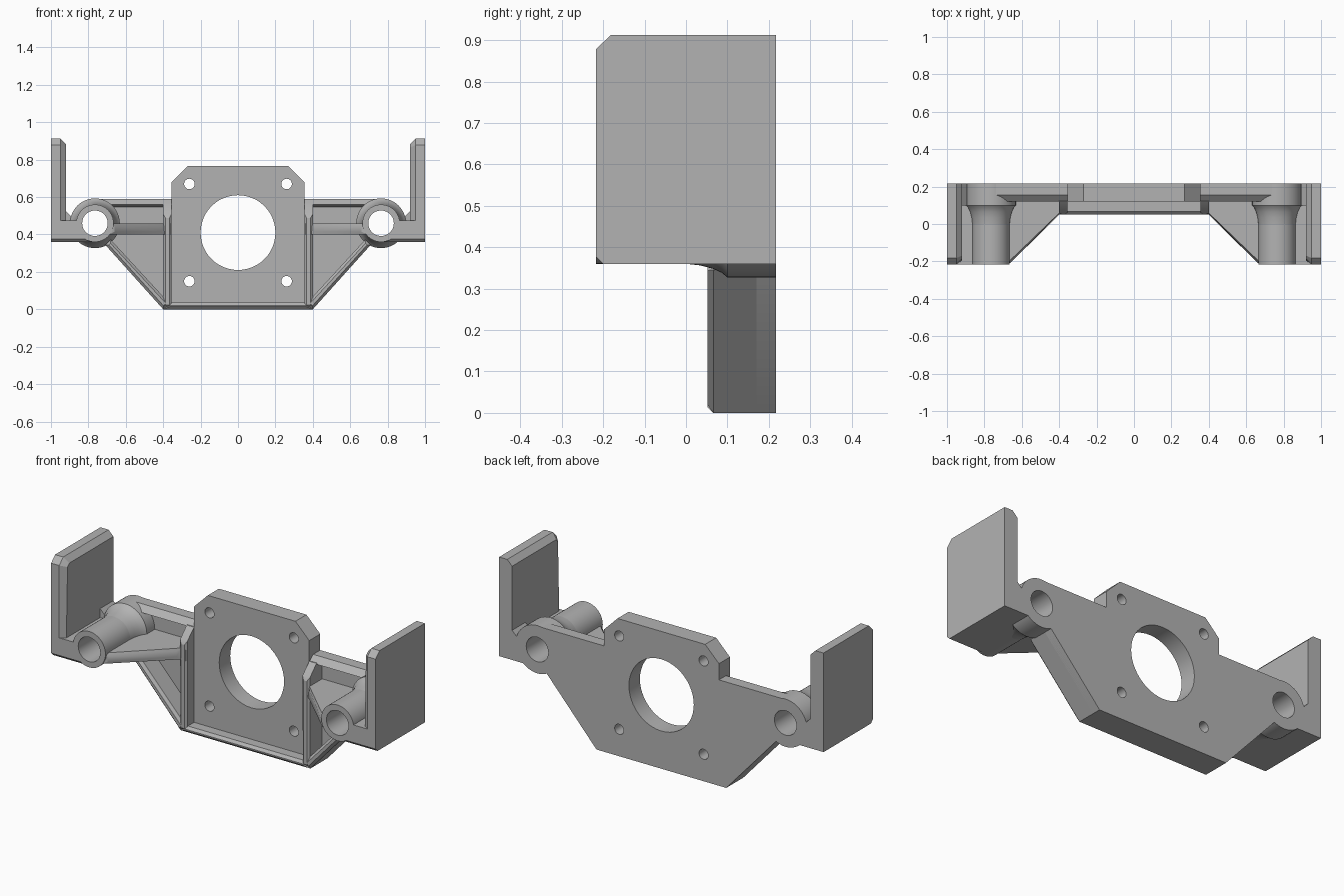
import bpy, bmesh, math
from mathutils import Matrix, Vector

if "Cube" in bpy.data.objects:
    bpy.data.objects.remove(bpy.data.objects["Cube"], do_unlink=True)

grey = bpy.data.materials.new("plain grey")
grey.use_nodes = True
grey.diffuse_color = (0.45, 0.45, 0.45, 1)
grey.node_tree.nodes["Principled BSDF"].inputs["Base Color"].default_value = grey.diffuse_color

BACK, FRONT, RIM = 0.217, -0.217, 0.052
BORE_X, BORE_Z = 0.765, 0.46
parts = []


def add_object(name, bm):
    bmesh.ops.recalc_face_normals(bm, faces=bm.faces)
    mesh = bpy.data.meshes.new(name)
    bm.to_mesh(mesh)
    bm.free()
    mesh.materials.append(grey)
    obj = bpy.data.objects.new(name, mesh)
    bpy.context.collection.objects.link(obj)
    return obj


def prism(name, outline, axis, start, end, mirror=True, bevel=0, pick=None):
    """Extrude a 2D outline along an axis; chamfer edges whose ends both satisfy pick."""
    place = {"X": lambda p, d: (d, p[0], p[1]),
             "Y": lambda p, d: (p[0], d, p[1]),
             "Z": lambda p, d: (p[0], p[1], d)}[axis]
    bm = bmesh.new()
    face = bm.faces.new([bm.verts.new(place(p, start)) for p in outline])
    new = bmesh.ops.extrude_face_region(bm, geom=[face])["geom"]
    shift = Vector(place((0, 0), end - start))
    bmesh.ops.translate(bm, vec=shift, verts=[g for g in new if isinstance(g, bmesh.types.BMVert)])
    bmesh.ops.recalc_face_normals(bm, faces=bm.faces)
    if bevel:
        edges = [e for e in bm.edges if all(pick(v.co) for v in e.verts)]
        bmesh.ops.bevel(bm, geom=edges, offset=bevel, segments=1, affect="EDGES")
    parts.append((add_object(name, bm), mirror))


def lathe(name, profile, steps=48):
    """Revolve (radius, y) points about the bore axis."""
    bm = bmesh.new()
    rings = []
    for r, y in profile:
        angles = [math.tau * i / steps for i in range(steps)]
        rings.append([bm.verts.new((BORE_X + r * math.cos(a), y, BORE_Z + r * math.sin(a)))
                      for a in angles])
    for low, high in zip(rings, rings[1:]):
        for i in range(steps):
            j = (i + 1) % steps
            bm.faces.new((low[i], low[j], high[j], high[i]))
    bm.faces.new(rings[0])
    bm.faces.new(rings[-1])
    parts.append((add_object(name, bm), True))


def both_sides(half):
    return half + [(-x, z) for x, z in reversed(half)]


def at_front(co):
    return co.y < RIM + 0.001


# Thin back web and the thicker motor plate
prism("back_web", both_sides([(0.4, 0), (0.71, 0.345), (0.765, 0.46), (0.765, 0.59), (0.3, 0.59)]),
      "Y", 0.17, BACK, mirror=False)
prism("motor_plate", both_sides([(0.355, 0.02), (0.355, 0.68), (0.27, 0.765)]),
      "Y", 0.12, BACK, mirror=False)

# Raised rims round the web
prism("bottom_rim", both_sides([(0.4, 0), (0.365, 0.035)]), "Y", RIM, BACK,
      mirror=False, bevel=0.014, pick=at_front)
prism("diagonal_rim", [(0.4, 0), (0.71, 0.345), (0.68, 0.372), (0.365, 0.03)], "Y", RIM, BACK,
      bevel=0.014, pick=at_front)
prism("upright_rib", [(BACK, 0.01), (RIM, 0.01), (RIM, 0.5), (0.12, 0.565), (BACK, 0.565)],
      "X", 0.355, 0.4, bevel=0.012, pick=at_front)
prism("wing_top_rim", [(BACK, 0.59), (0.155, 0.59), (0.12, 0.56), (0.17, 0.548), (BACK, 0.548)],
      "X", 0.34, 0.765)

# Triangular gusset reaching forward along the bore tube
prism("gusset", [(0.36, 0.2), (0.36, 0.055), (0.4, 0.055), (0.67, FRONT), (0.74, FRONT), (0.74, 0.2)],
      "Z", 0.4, 0.46, bevel=0.015,
      pick=lambda co: abs(co.x + co.y - 0.454) < 0.003)

# Bore tube with a flared root
lathe("bore_tube", [(0.1, FRONT), (0.1, BACK)])
lathe("tube_flare", [(0.1, 0), (0.104, 0.035), (0.112, 0.065), (0.122, 0.087),
                     (0.133, 0.1), (0.133, BACK)])

# Shelf, its raised back corner and the end wall
prism("shelf", [(BACK, 0.36), (-0.2, 0.36), (FRONT, 0.377), (FRONT, 0.475), (BACK, 0.475)],
      "X", 0.765, 0.99)
prism("shelf_back_corner", [(0.765, 0.37), (0.94, 0.37), (0.94, 0.53), (0.92, 0.525),
                            (0.895, 0.5), (0.765, 0.5)], "Y", 0.1, BACK)
prism("end_wall", [(BACK, 0.36), (-0.2, 0.36), (FRONT, 0.377), (FRONT, 0.878),
                   (-0.182, 0.912), (BACK, 0.912)], "X", 0.92, 1.0, bevel=0.03,
      pick=lambda co: co.x < 0.93 and co.z > 0.37)

# Cutter for the bores, the large opening and the screw holes
holes = [(0, 0.41, 0.2)]
for side in (-1, 1):
    holes.append((side * BORE_X, BORE_Z, 0.068))
    holes += [(side * 0.26, z, 0.028) for z in (0.15, 0.67)]
bm = bmesh.new()
for x, z, r in holes:
    bmesh.ops.create_cone(bm, cap_ends=True, segments=48, radius1=r, radius2=r, depth=1,
                          matrix=Matrix.Translation((x, 0, z)) @ Matrix.Rotation(math.pi / 2, 4, "X"))
cutter = add_object("hole_cutter", bm)
cutter.hide_render = True

# Mirror, cut, and bake each part
for obj, mirror in parts:
    if mirror:
        obj.modifiers.new("Mirror", "MIRROR").use_mirror_merge = False
    cut = obj.modifiers.new("Holes", "BOOLEAN")
    cut.operation = "DIFFERENCE"
    cut.solver = "EXACT"
    cut.object = cutter
bpy.context.view_layer.update()
graph = bpy.context.evaluated_depsgraph_get()
baked = [(obj, bpy.data.meshes.new_from_object(obj.evaluated_get(graph))) for obj, _ in parts]
for obj, mesh in baked:
    obj.modifiers.clear()
    obj.data = mesh
bpy.data.objects.remove(cutter, do_unlink=True)

# Smooth the round surfaces, keep the edges sharp
bpy.ops.object.select_all(action="DESELECT")
for obj, _ in parts:
    obj.select_set(True)
bpy.context.view_layer.objects.active = parts[0][0]
bpy.ops.object.shade_smooth_by_angle(angle=math.radians(25))
